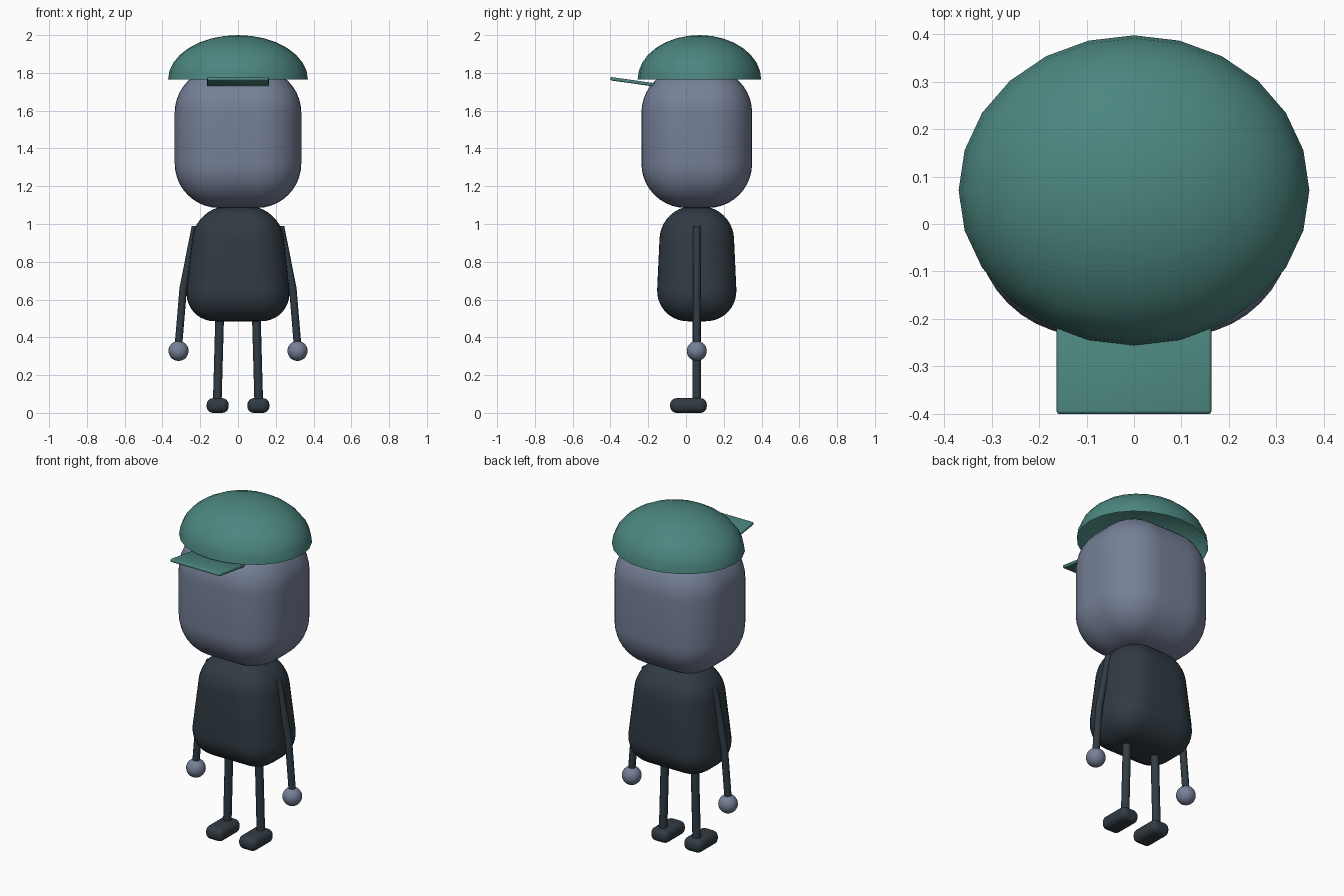
import bpy, bmesh, math
from mathutils import Matrix, Vector

default = bpy.data.objects.get("Cube")
if default:
    bpy.data.objects.remove(default, do_unlink=True)


def material(name, rgb):
    m = bpy.data.materials.new(name)
    m.use_nodes = True
    m.diffuse_color = (*rgb, 1)
    m.node_tree.nodes["Principled BSDF"].inputs["Base Color"].default_value = (*rgb, 1)
    return m


skin = material("slate_skin", (0.18, 0.216, 0.312))
cloth = material("charcoal_cloth", (0.03, 0.044, 0.056))
green = material("teal_cap", (0.072, 0.238, 0.212))
DEPTH = 0.057  # y of the body axis


def finish(bm, name, mat, angle=60):
    mesh = bpy.data.meshes.new(name)
    bmesh.ops.recalc_face_normals(bm, faces=bm.faces)
    bm.to_mesh(mesh)
    bm.free()
    mesh.materials.append(mat)
    ob = bpy.data.objects.new(name, mesh)
    bpy.context.collection.objects.link(ob)
    bpy.ops.object.select_all(action='DESELECT')
    ob.select_set(True)
    bpy.context.view_layer.objects.active = ob
    bpy.ops.object.shade_smooth_by_angle(angle=math.radians(angle))
    return ob


def rounded_box(name, mat, centre, size, radius, segments=8, taper=(1, 1)):
    bm = bmesh.new()
    bmesh.ops.create_cube(bm, size=1)
    for v in bm.verts:
        if v.co.z > 0:
            v.co.x *= taper[0]
            v.co.y *= taper[1]
        v.co = Vector(a * b for a, b in zip(v.co, size))
    bmesh.ops.bevel(bm, geom=bm.edges[:], offset=radius, segments=segments,
                    profile=0.5, affect='EDGES')
    ob = finish(bm, name, mat)
    ob.location = centre
    return ob


def ball(name, mat, centre, radius):
    bm = bmesh.new()
    bmesh.ops.create_uvsphere(bm, u_segments=24, v_segments=14, radius=radius)
    finish(bm, name, mat).location = centre


def limb(name, mat, points, radius):
    """Round tube swept through points, with mitred rings and closed ends."""
    bm = bmesh.new()
    rings = []
    sides = 14
    for x, z in points:
        rings.append([bm.verts.new((x + radius * math.cos(t), DEPTH + radius * math.sin(t), z))
                      for t in (2 * math.pi * i / sides for i in range(sides))])
    for low, high in zip(rings, rings[1:]):
        for i in range(sides):
            j = (i + 1) % sides
            bm.faces.new((low[i], low[j], high[j], high[i]))
    bm.faces.new(rings[0])
    bm.faces.new(rings[-1])
    finish(bm, name, mat)


# Head and torso
rounded_box("head", skin, (0, DEPTH, 1.455), (0.67, 0.586, 0.74), 0.235, 10)
rounded_box("torso", cloth, (0, DEPTH, 0.79), (0.58, 0.435, 0.61), 0.17, 10, (0.77, 0.87))

# Cap dome: open squashed hemisphere
bm = bmesh.new()
bmesh.ops.create_uvsphere(bm, u_segments=24, v_segments=16, radius=1)
bmesh.ops.delete(bm, geom=[v for v in bm.verts if v.co.z < -0.01], context='VERTS')
bmesh.ops.transform(bm, matrix=Matrix.Diagonal((0.37, 0.327, 0.235, 1)), verts=bm.verts)
finish(bm, "cap_dome", green).location = (0, 0.071, 1.765)

# Cap brim, tilted up towards the front
brim = rounded_box("cap_brim", green, (0, -0.283, 1.753), (0.326, 0.238, 0.018), 0.006, 2)
brim.rotation_euler.x = math.radians(-8)

# Arms, hands, legs and feet
for side, s in (("left", 1), ("right", -1)):
    limb(side + "_arm", cloth, [(s * 0.225, 0.99), (s * 0.29, 0.66), (s * 0.316, 0.35)], 0.02)
    ball(side + "_hand", skin, (s * 0.315, DEPTH, 0.328), 0.053)
    limb(side + "_leg", cloth, [(s * 0.096, 0.55), (s * 0.11, 0.05)], 0.023)
    rounded_box(side + "_foot", cloth, (s * 0.108, 0.013, 0.039), (0.116, 0.194, 0.078), 0.034, 6)
